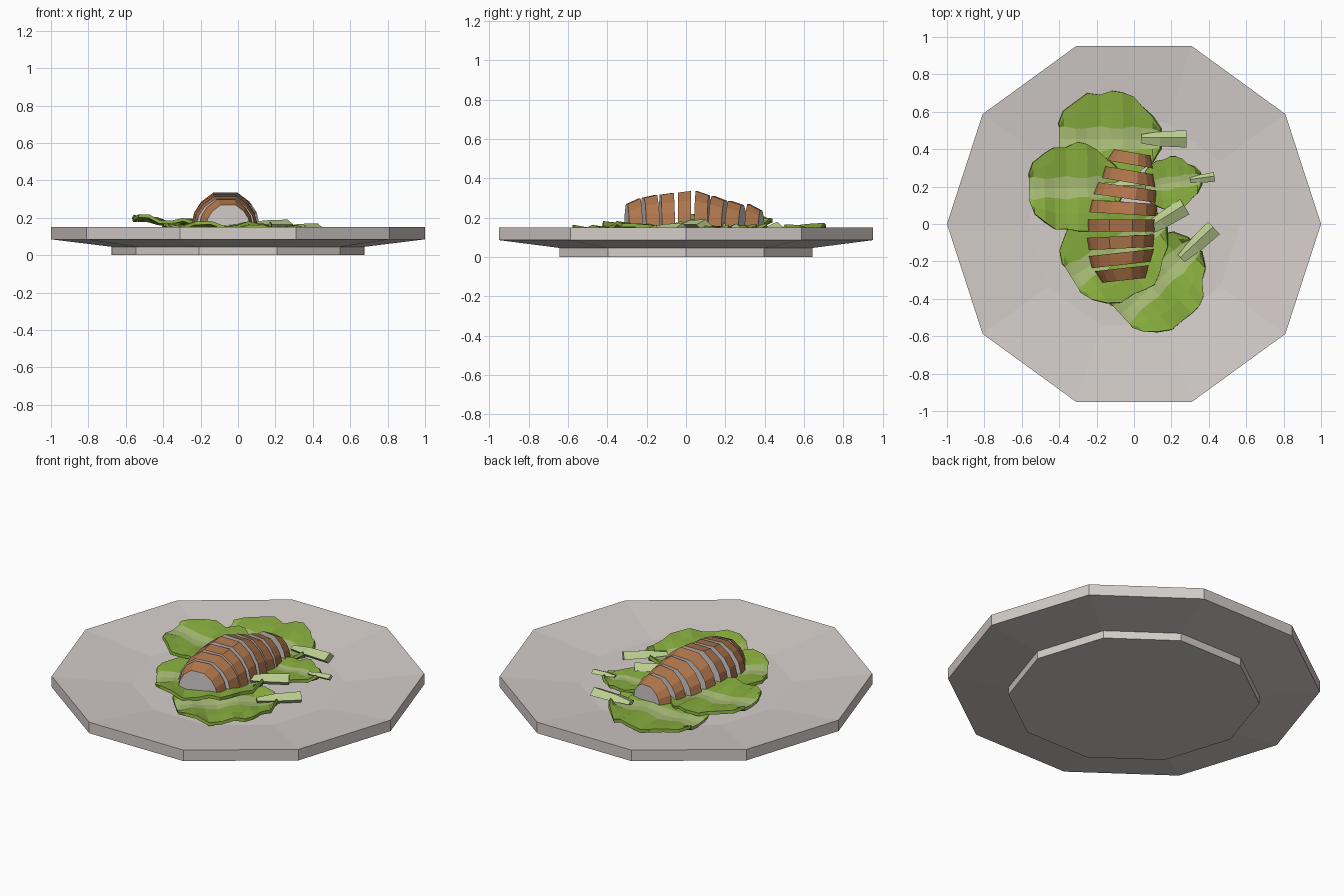
import bpy, math, random
from mathutils import Matrix, Vector

if "Cube" in bpy.data.objects:
    bpy.data.objects.remove(bpy.data.objects["Cube"])

random.seed(4)


def material(name, r, g, b):
    m = bpy.data.materials.new(name)
    m.diffuse_color = (r, g, b, 1)
    m.use_nodes = True
    m.node_tree.nodes["Principled BSDF"].inputs["Base Color"].default_value = m.diffuse_color
    return m


PLATE = material("warm white china", 0.66, 0.61, 0.59)
MEAT = material("pale meat", 0.66, 0.62, 0.61)
SKIN = material("roasted brown", 0.43, 0.18, 0.07)
GREEN = material("leaf green", 0.25, 0.43, 0.05)
RIB = material("pale rib green", 0.41, 0.53, 0.19)
STALK = material("stalk green", 0.50, 0.62, 0.28)


def mesh_object(name, verts, faces, mats, slots=None):
    me = bpy.data.meshes.new(name)
    me.from_pydata(verts, [], faces)
    for m in mats:
        me.materials.append(m)
    if slots:
        for p, s in zip(me.polygons, slots):
            p.material_index = s
    ob = bpy.data.objects.new(name, me)
    bpy.context.collection.objects.link(ob)
    return ob


def loft(name, rings, mats, end_slot=0):
    """Join equal closed rings with quads and cap both ends."""
    n = len(rings[0])
    verts = [v for ring in rings for v in ring]
    faces, slots = [], []
    for i in range(len(rings) - 1):
        for j in range(n):
            k = (j + 1) % n
            faces.append((i * n + j, i * n + k, (i + 1) * n + k, (i + 1) * n + j))
            slots.append(0)
    faces += [tuple(range(n))[::-1], tuple(range(len(verts) - n, len(verts)))]
    slots += [end_slot, end_slot]
    return mesh_object(name, verts, faces, mats, slots)


# Ten-sided plate with solid foot and sunken centre
profile = [(0.675, 0), (0.675, 0.045), (1, 0.085), (1, 0.15), (0.57, 0.105)]
loft("plate", [[(r * math.cos(a * math.tau / 10), r * math.sin(a * math.tau / 10), z)
                for a in range(10)] for r, z in profile], [PLATE])

# Sliced roast: y, slant, back left/right, front left/right, back top, front top
slices = [
    (0.36, -0.17, -0.11, 0.09, -0.15, 0.107, 0.235, 0.268),
    (0.262, -0.17, -0.16, 0.107, -0.176, 0.118, 0.263, 0.285),
    (0.173, -0.14, -0.198, 0.123, -0.225, 0.123, 0.285, 0.31),
    (0.086, -0.06, -0.235, 0.123, -0.25, 0.123, 0.312, 0.335),
    (-0.008, 0.0, -0.257, 0.118, -0.257, 0.118, 0.335, 0.327),
    (-0.098, 0.05, -0.257, 0.112, -0.246, 0.107, 0.325, 0.316),
    (-0.186, 0.11, -0.246, 0.112, -0.23, 0.096, 0.315, 0.30),
    (-0.27, 0.11, -0.214, 0.086, -0.176, 0.07, 0.297, 0.268),
]
half = [(1, 0), (0.88, 0.48), (0.68, 0.76), (0.33, 1)]
arch = half + [(-x, z) for x, z in reversed(half)]
BASE = 0.13
for i, (y, slant, bl, br, fl, fr, zb, zf) in enumerate(slices):
    rings = []
    for dy, l, r, top in ((-0.033, fl, fr, zf), (0.033, bl, br, zb)):
        c, w = (l + r) / 2, (r - l) / 2
        rings.append([(c + w * px, y + dy + slant * (c + w * px + 0.07),
                       BASE + (top - BASE) * pz) for px, pz in arch])
    loft(f"roast_slice_{i + 1}", rings[::-1], [SKIN, MEAT], 1)

# Leaf outline: distance from tip, half width
outline = [(0, 0.085), (0.025, 0.155), (0.09, 0.2), (0.15, 0.24), (0.22, 0.24), (0.28, 0.26),
           (0.34, 0.255), (0.395, 0.22), (0.44, 0.17), (0.5, 0.125), (0.54, 0.05)]


def leaf(name, tip, angle, size, z, pitch=0.0):
    place = (Matrix.Translation((tip[0], tip[1], z)) @ Matrix.Rotation(math.radians(angle), 4, 'Z')
             @ Matrix.Rotation(pitch, 4, 'Y') @ Matrix.Scale(size, 4))
    # wavy blade with a pale midrib strip
    verts, faces, slots = [], [], []
    for i, (u, w) in enumerate(outline):
        rib = min(0.06 + 0.008 * math.sin(i * 2), w * 0.8)
        wave = 0.009 * math.sin(u * 24)
        for v in (-w, -(w + rib) / 2, -rib, 0, rib, (w + rib) / 2, w):
            edge = abs(v) / w if abs(v) > rib else 0
            jag = random.uniform(-0.008, 0.008) if edge == 1 else 0
            lift = wave + edge * (0.012 + 0.010 * math.sin(i * 2.1 + v * 9))
            lift -= 0.006 if v == 0 else 0
            verts.append(place @ Vector((u + jag * 0.5, v + jag, lift)))
    for i in range(len(outline) - 1):
        for j in range(6):
            a = i * 7 + j
            faces.append((a, a + 7, a + 8, a + 1))
            slots.append(1 if j in (2, 3) else 0)
    blade = mesh_object(name + "_blade", verts, faces, [GREEN, RIB], slots)
    mod = blade.modifiers.new("thickness", 'SOLIDIFY')
    mod.thickness = 0.018
    mod.offset = -1
    # ridged stalk
    rings = []
    for u, w, h in ((0.44, 0.025, 0.015), (0.54, 0.04, 0.03), (0.68, 0.046, 0.034)):
        rings.append([place @ Vector(p) for p in
                      ((u, w, 0), (u, 0.008, h), (u, -w, 0.008), (u, -0.008, -h * 0.7))])
    loft(name + "_stalk", rings, [STALK])


leaf("back_leaf", (-0.40, 0.455), 0, 1.0, 0.145)
leaf("left_leaf", (-0.56, 0.19), 1, 0.92, 0.20, 0.09)
leaf("middle_leaf", (-0.335, -0.285), 32, 1.05, 0.155)
leaf("front_leaf", (-0.07, -0.485), 43, 1.0, 0.137)
leaf("small_leaf", (0.06, 0.20), 8, 0.55, 0.15)
